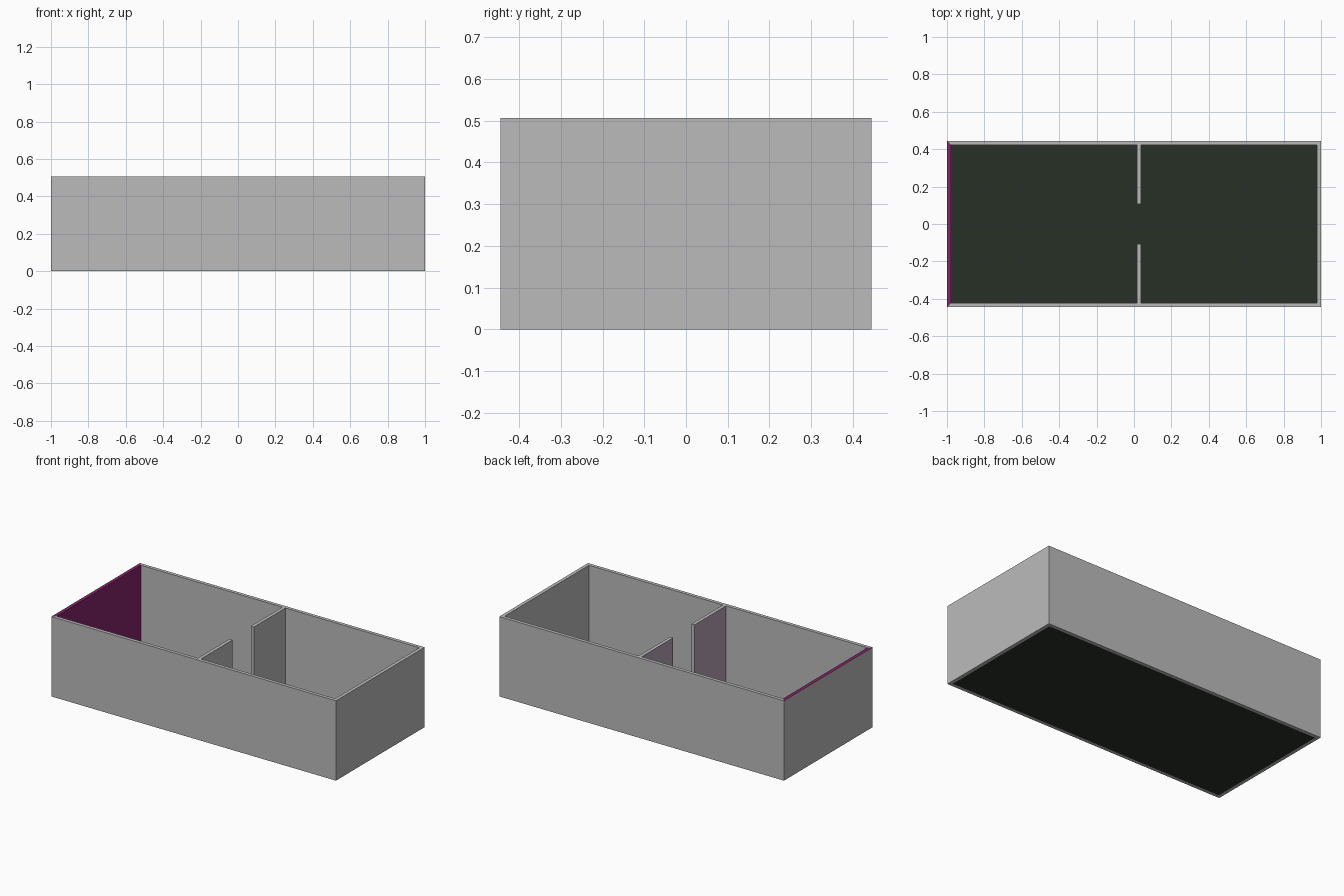
import bpy
import bmesh
from mathutils import Vector

default = bpy.data.objects.get("Cube")
if default:
    bpy.data.objects.remove(default, do_unlink=True)

HALF_X, HALF_Y, HEIGHT = 1.0, 0.445, 0.507
WALL = 0.022            # wall thickness
DOOR = 0.107            # half width of the doorway
PART_X = 0.026          # centre of the partition


def material(name, rgb):
    mat = bpy.data.materials.new(name)
    mat.use_nodes = True
    colour = (*rgb, 1.0)
    mat.diffuse_color = colour
    mat.node_tree.nodes["Principled BSDF"].inputs["Base Color"].default_value = colour
    return mat


grey = material("wall grey", (0.5, 0.5, 0.5))
magenta = material("feature wall magenta", (0.238, 0.017, 0.147))
mauve = material("partition mauve", (0.456, 0.356, 0.456))
green = material("floor dark green", (0.020, 0.030, 0.019))


def finish(name, bm, mats, rule=None):
    """Turn the bmesh into an object and colour its faces by the rule."""
    bmesh.ops.recalc_face_normals(bm, faces=bm.faces)
    for face in bm.faces:
        if rule and rule(face):
            face.material_index = 1
    mesh = bpy.data.meshes.new(name)
    bm.to_mesh(mesh)
    bm.free()
    for mat in mats:
        mesh.materials.append(mat)
    obj = bpy.data.objects.new(name, mesh)
    bpy.context.collection.objects.link(obj)
    return obj


def rectangle(bm, inset, z):
    x, y = HALF_X - inset, HALF_Y - inset
    return [bm.verts.new((sx * x, sy * y, z))
            for sx, sy in ((-1, -1), (1, -1), (1, 1), (-1, 1))]


# Outer walls: a hollow rectangular ring with mitred corners
bm = bmesh.new()
loops = [rectangle(bm, 0, 0), rectangle(bm, 0, HEIGHT),
         rectangle(bm, WALL, HEIGHT), rectangle(bm, WALL, 0)]
for i, loop in enumerate(loops):
    following = loops[(i + 1) % len(loops)]
    for j in range(4):
        k = (j + 1) % 4
        bm.faces.new((loop[j], loop[k], following[k], following[j]))


def feature_wall(face):
    """Inner side and top of the wall at the -x end."""
    at_end = face.calc_center_median().x < -HALF_X + WALL * 1.5
    return at_end and (face.normal.x > 0.5 or face.normal.z > 0.5)


finish("outer_walls", bm, [grey, magenta], feature_wall)

# Floor between the walls
bm = bmesh.new()
floor_face = bm.faces.new(rectangle(bm, WALL, 0))
finish("floor", bm, [green])

# Two partition walls with a doorway between them
for side, name in ((-1, "front_partition"), (1, "back_partition")):
    bm = bmesh.new()
    bmesh.ops.create_cube(bm, size=1)
    length = HALF_Y - WALL - DOOR
    bmesh.ops.scale(bm, verts=bm.verts, vec=(WALL, length, HEIGHT - 0.001))
    bmesh.ops.translate(bm, verts=bm.verts, vec=Vector(
        (PART_X, side * (DOOR + length / 2), (HEIGHT + 0.001) / 2)))
    finish(name, bm, [grey, mauve], lambda face: face.normal.x < -0.5)
